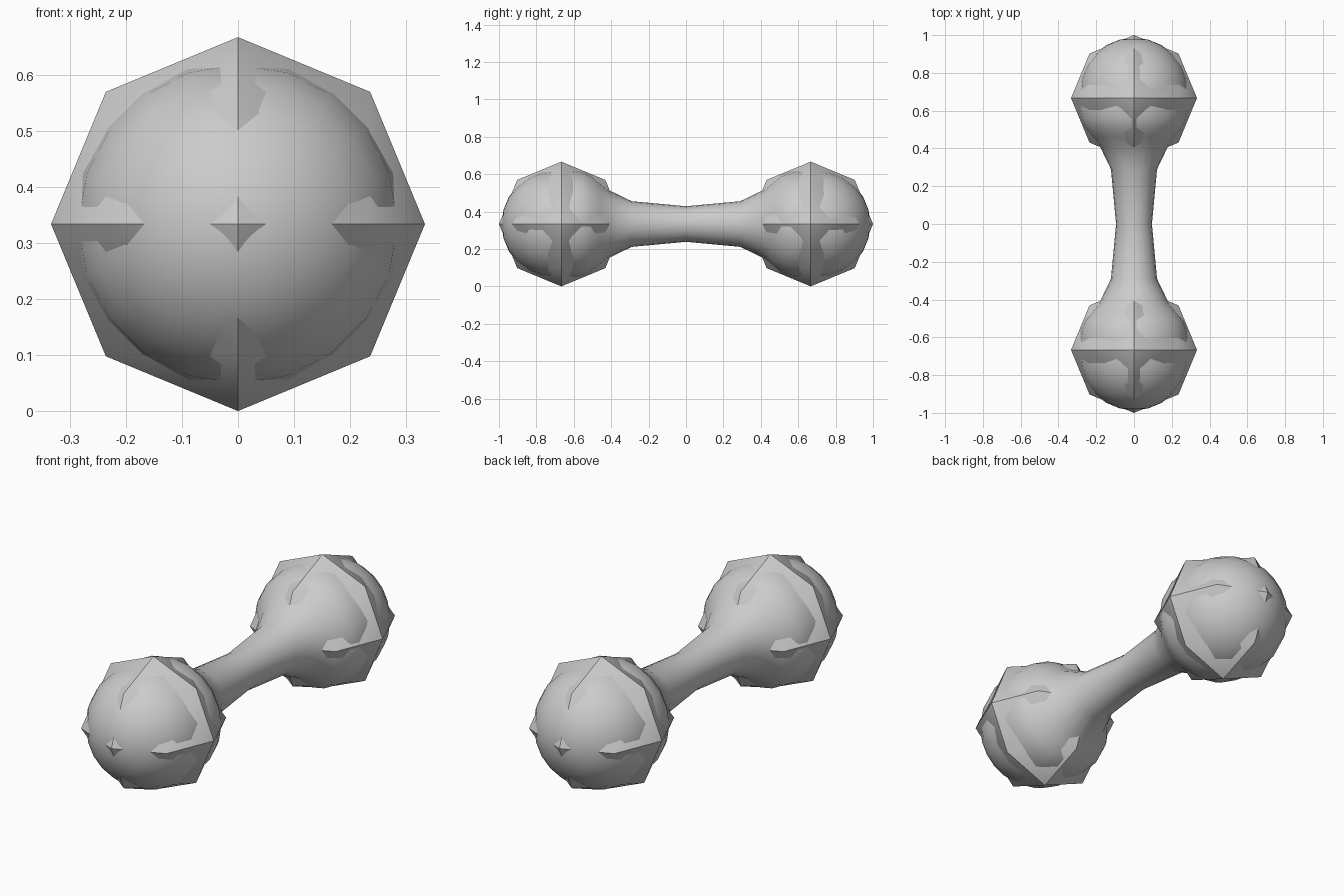
import bpy, bmesh, math
from mathutils import Vector

if "Cube" in bpy.data.objects:
    bpy.data.objects.remove(bpy.data.objects["Cube"])

R = 1 / 3          # radius of faceted balls
SIDES = 20         # sides of the round body


def finish(name, bm, angle):
    mesh = bpy.data.meshes.new(name)
    bm.to_mesh(mesh)
    bm.free()
    obj = bpy.data.objects.new(name, mesh)
    bpy.context.collection.objects.link(obj)
    bpy.ops.object.select_all(action='DESELECT')
    obj.select_set(True)
    bpy.context.view_layer.objects.active = obj
    bpy.ops.object.shade_smooth_by_angle(angle=math.radians(angle))
    return obj


# Smooth body: half profile (y, radius), mirrored and revolved about y
half = [(0, .095), (.29, .122), (.41, .18), (.46, .225), (.51, .265),
        (.555, .284), (.61, .293)]
for a in range(0, 91, 15):
    t = math.radians(a)
    half.append((.69 + .296 * math.sin(t), .294 * math.cos(t)))
profile = [(-y, r) for y, r in reversed(half[1:])] + half

bm = bmesh.new()
rings = []
for y, r in profile:
    rings.append([bm.verts.new((r * math.cos(2 * math.pi * i / SIDES), y,
                                R + r * math.sin(2 * math.pi * i / SIDES)))
                  for i in range(SIDES)])
for a, b in zip(rings, rings[1:]):
    for i in range(SIDES):
        j = (i + 1) % SIDES
        bm.faces.new((a[i], a[j], b[j], b[i]))
bmesh.ops.remove_doubles(bm, verts=bm.verts, dist=1e-4)
bmesh.ops.recalc_face_normals(bm, faces=bm.faces)
finish("dumbbell_body", bm, 60)

# Faceted balls: octahedron subdivided once, faces turned inward
for name, y in (("front_ball", -1 + R), ("back_ball", 1 - R)):
    bm = bmesh.new()
    bmesh.ops.create_uvsphere(bm, u_segments=4, v_segments=2, radius=1)
    bmesh.ops.subdivide_edges(bm, edges=bm.edges[:], cuts=1, use_grid_fill=True)
    for v in bm.verts:
        v.co = v.co.normalized() * R + Vector((0, y, R))
    bmesh.ops.recalc_face_normals(bm, faces=bm.faces)
    bmesh.ops.reverse_faces(bm, faces=bm.faces)
    finish(name, bm, 30)
